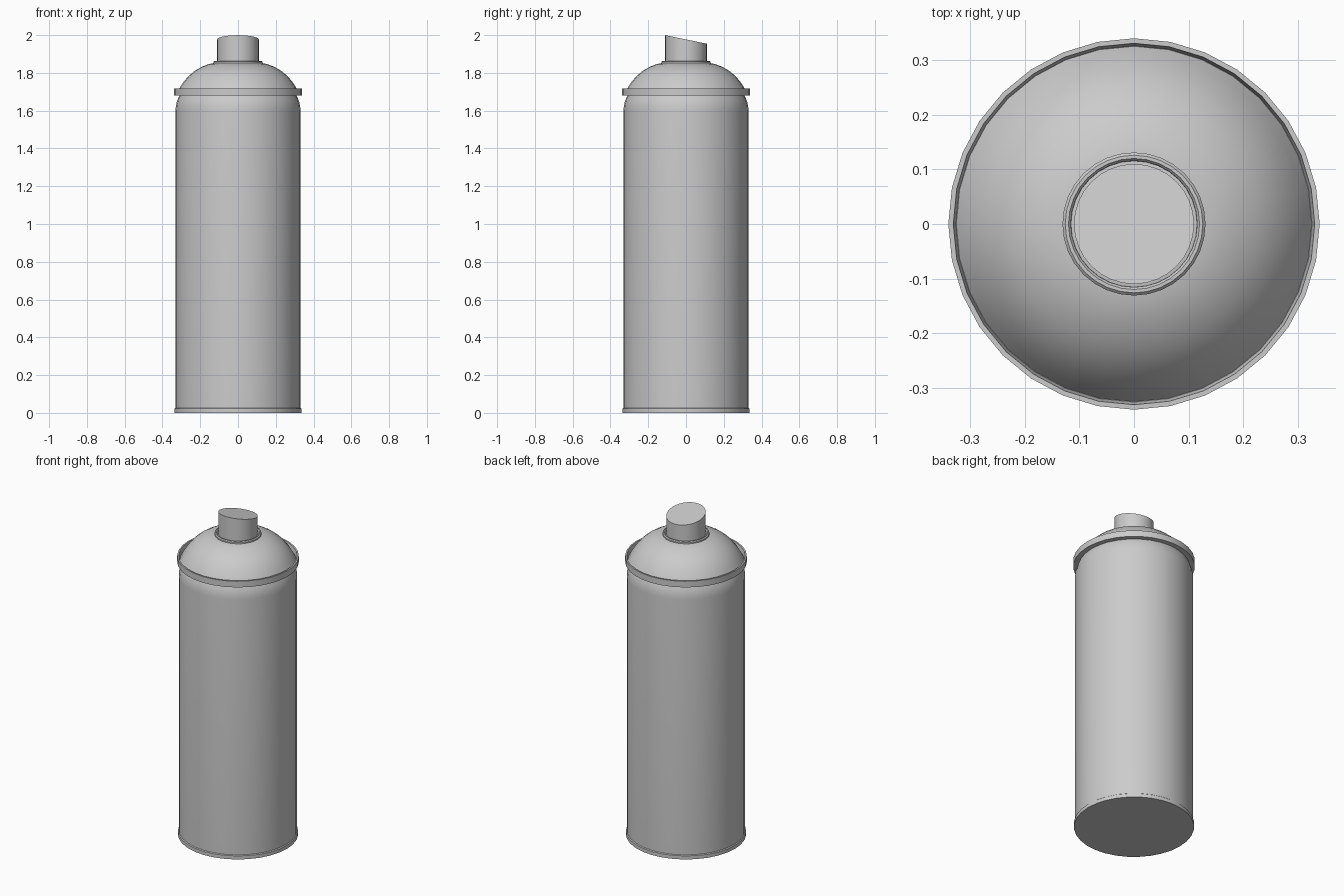
import bpy
import bmesh
from math import cos, sin, tau, radians

cube = bpy.data.objects.get("Cube")
if cube:
    bpy.data.objects.remove(cube, do_unlink=True)

SIDES = 32

grey = bpy.data.materials.new("plain grey")
grey.use_nodes = True
colour = (0.6, 0.6, 0.6, 1)
grey.diffuse_color = colour
grey.node_tree.nodes["Principled BSDF"].inputs["Base Color"].default_value = colour


def lathe(name, profile, closed=False, cap_bottom=False, cap_top=False, slope=0):
    """Spin (radius, height) points, listed bottom to top outside, around z.
    The last ring is tilted along y by slope."""
    bm = bmesh.new()
    rings = []
    for i, (r, z) in enumerate(profile):
        tilt = slope if i == len(profile) - 1 else 0
        angles = [tau * k / SIDES for k in range(SIDES)]
        rings.append([bm.verts.new((r * cos(a), r * sin(a), z + tilt * r * sin(a)))
                      for a in angles])
    pairs = list(zip(rings, rings[1:]))
    if closed:
        pairs.append((rings[-1], rings[0]))
    for low, high in pairs:
        for k in range(SIDES):
            n = (k + 1) % SIDES
            bm.faces.new((low[k], low[n], high[n], high[k]))
    if cap_bottom:
        bm.faces.new(rings[0][::-1])
    if cap_top:
        bm.faces.new(rings[-1])
    mesh = bpy.data.meshes.new(name)
    bm.to_mesh(mesh)
    bm.free()
    mesh.materials.append(grey)
    obj = bpy.data.objects.new(name, mesh)
    bpy.context.collection.objects.link(obj)
    bpy.ops.object.select_all(action='DESELECT')
    obj.select_set(True)
    bpy.context.view_layer.objects.active = obj
    bpy.ops.object.shade_smooth_by_angle(angle=radians(32))
    return obj


# Can body, with a slightly wider foot and a rounded shoulder
lathe("can_body", [(0.336, 0), (0.336, 0.022), (0.331, 0.026), (0.331, 1.6),
                   (0.329, 1.625), (0.323, 1.65), (0.313, 1.675), (0.305, 1.69)],
      cap_bottom=True)

# Rolled rim that stands proud of the dome
lathe("shoulder_rim", [(0.305, 1.68), (0.34, 1.68), (0.34, 1.718),
                       (0.331, 1.718), (0.326, 1.69)], closed=True)

# Dome
lathe("dome", [(0.328, 1.685), (0.311, 1.717), (0.29, 1.75), (0.263, 1.782),
               (0.23, 1.81), (0.19, 1.833), (0.155, 1.846), (0.128, 1.852),
               (0.1, 1.855)])

# Valve collar with a narrow groove around the button
lathe("valve_collar", [(0.131, 1.848), (0.131, 1.859), (0.126, 1.864),
                       (0.12, 1.864), (0.116, 1.859), (0.115, 1.848)], closed=True)

# Spray button, slanting down towards the back
lathe("spray_button", [(0.11, 1.845), (0.11, 1.977)],
      cap_bottom=True, cap_top=True, slope=-0.205)
